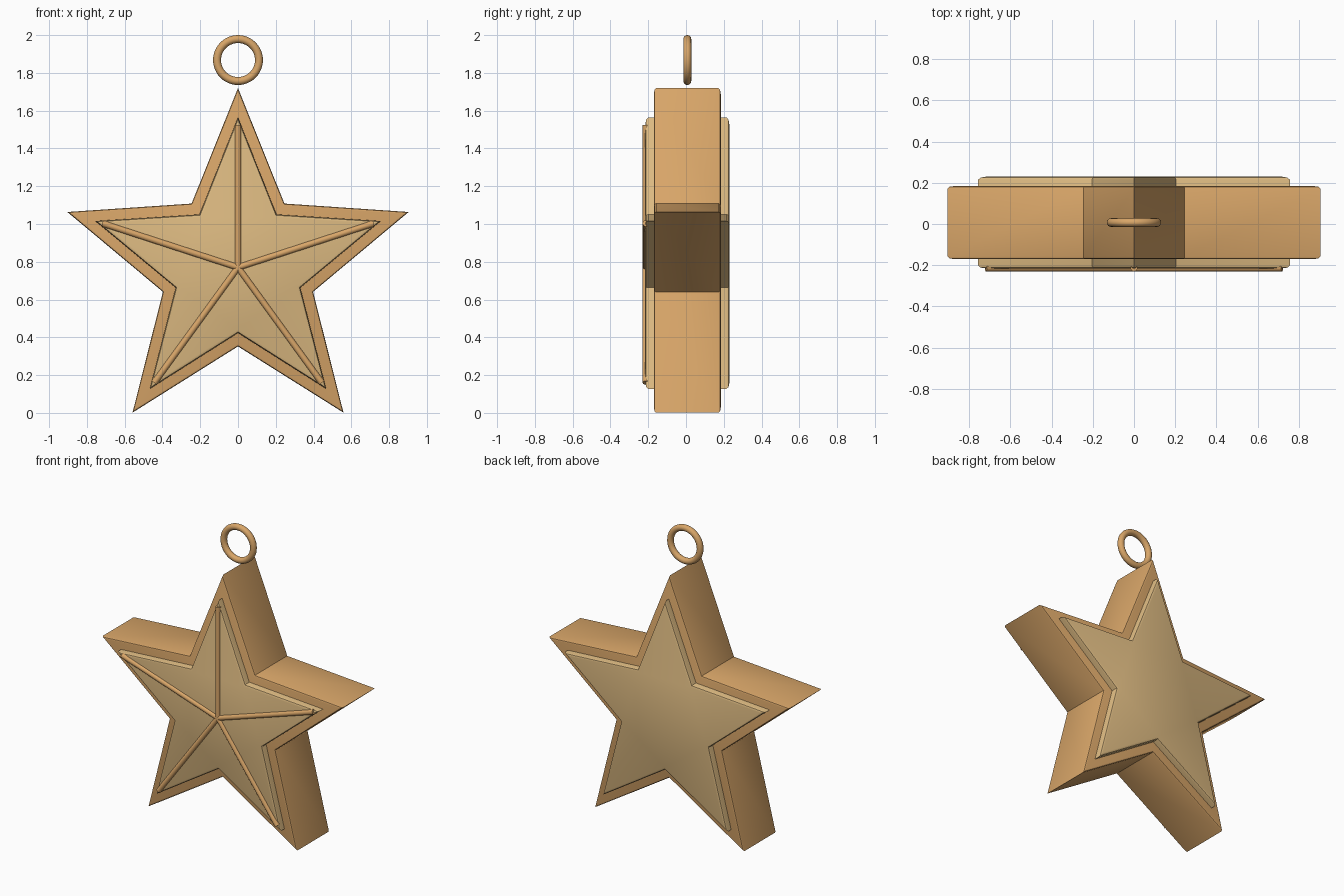
import bpy
import bmesh
from math import sin, cos, pi
from mathutils import Vector

cube = bpy.data.objects.get("Cube")
if cube:
    bpy.data.objects.remove(cube, do_unlink=True)

CENTRE = Vector((0, 0.007, 0.77))


def make_material(name, colour):
    mat = bpy.data.materials.new(name)
    mat.use_nodes = True
    mat.diffuse_color = colour
    mat.node_tree.nodes["Principled BSDF"].inputs["Base Color"].default_value = colour
    return mat


bronze = make_material("warm bronze", (0.69, 0.38, 0.14, 1))
gold = make_material("pale gold", (0.72, 0.49, 0.22, 1))


def direction(i):
    """Unit vector at the i-th of ten star corners, starting at the top."""
    a = i * pi / 5
    return Vector((sin(a), 0, cos(a)))


def smooth(obj):
    bpy.ops.object.select_all(action="DESELECT")
    obj.select_set(True)
    bpy.context.view_layer.objects.active = obj
    bpy.ops.object.shade_smooth_by_angle(angle=pi / 5)


def make_star(name, tip, notch, half_depth, bevel, mat):
    """Five-pointed prism with rounded front and back rims."""
    bm = bmesh.new()
    corners = [direction(i) * (notch if i % 2 else tip) for i in range(10)]
    depth = Vector((0, half_depth, 0))
    front = [bm.verts.new(c - depth) for c in corners]
    back = [bm.verts.new(c + depth) for c in corners]
    bm.faces.new(front)
    bm.faces.new(back[::-1])
    for i in range(10):
        j = (i + 1) % 10
        bm.faces.new((front[i], back[i], back[j], front[j]))
    bmesh.ops.recalc_face_normals(bm, faces=bm.faces)
    rims = [e for e in bm.edges if abs(e.verts[0].co.y - e.verts[1].co.y) < 0.001]
    bmesh.ops.bevel(bm, geom=rims, offset=bevel, segments=2, profile=0.5,
                    affect="EDGES")
    mesh = bpy.data.meshes.new(name)
    bm.to_mesh(mesh)
    bm.free()
    mesh.materials.append(mat)
    obj = bpy.data.objects.new(name, mesh)
    obj.location = CENTRE
    bpy.context.collection.objects.link(obj)
    smooth(obj)


# Thick body and the slightly deeper raised star running through it
make_star("star_body", 0.95, 0.418, 0.177, 0.012, bronze)
make_star("raised_star", 0.795, 0.347, 0.223, 0.016, gold)

# Ridge rods from the middle to each point, on the front only
ROD_LENGTH = 0.755
hub = Vector((0, -0.213, CENTRE.z))
for i in range(5):
    d = direction(2 * i)
    bpy.ops.mesh.primitive_cylinder_add(
        vertices=12, radius=0.017, depth=ROD_LENGTH,
        location=hub + d * ROD_LENGTH / 2, rotation=(0, 2 * i * pi / 5, 0))
    rod = bpy.context.object
    rod.name = f"ridge_rod_{i + 1}"
    rod.data.materials.append(bronze)
    smooth(rod)

# Hanging ring above the top point
bpy.ops.mesh.primitive_torus_add(
    major_radius=0.111, minor_radius=0.021, major_segments=48, minor_segments=16,
    location=(0, CENTRE.y, 1.868), rotation=(pi / 2, 0, 0))
ring = bpy.context.object
ring.name = "hanging_ring"
ring.data.materials.append(bronze)
smooth(ring)
